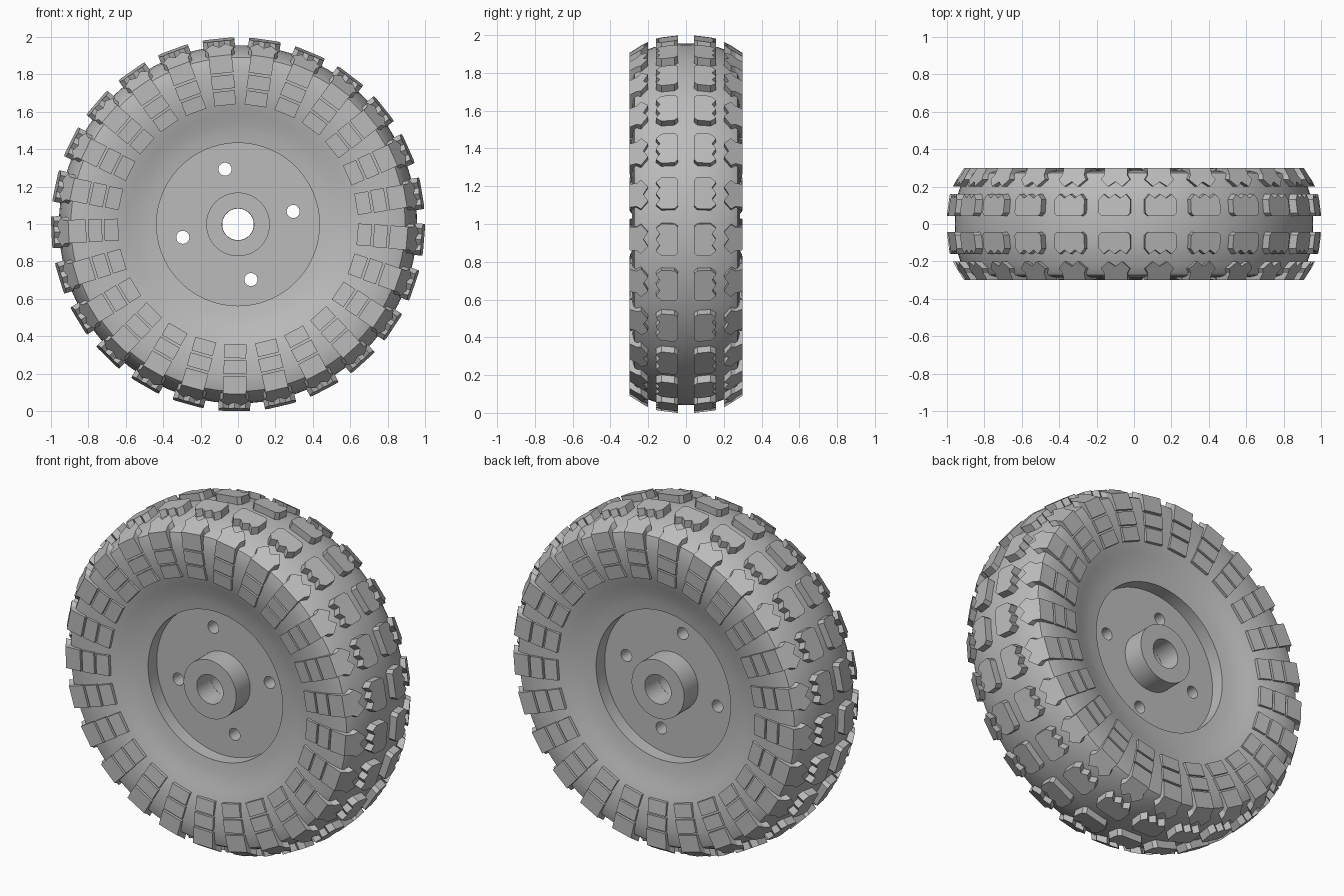
import bpy, bmesh, math
from mathutils import Matrix, Vector

if "Cube" in bpy.data.objects:
    bpy.data.objects.remove(bpy.data.objects["Cube"])

CZ = 0.998          # axle height
LUGS = 25           # tread blocks around the wheel
PHASE = math.radians(8.35)
BOLT_TURN = math.radians(-13.2)

grey = bpy.data.materials.new("rubber grey")
grey.diffuse_color = (0.5, 0.5, 0.5, 1)
grey.use_nodes = True
grey.node_tree.nodes["Principled BSDF"].inputs["Base Color"].default_value = grey.diffuse_color


def finish(bm, name, angle=30):
    bmesh.ops.recalc_face_normals(bm, faces=bm.faces)
    me = bpy.data.meshes.new(name)
    bm.to_mesh(me)
    bm.free()
    ob = bpy.data.objects.new(name, me)
    bpy.context.collection.objects.link(ob)
    me.materials.append(grey)
    ob.location.z = CZ
    bpy.ops.object.select_all(action='DESELECT')
    ob.select_set(True)
    bpy.context.view_layer.objects.active = ob
    if angle:
        bpy.ops.object.shade_smooth_by_angle(angle=math.radians(angle))
    return ob


def lathe(name, profile, seg):
    """Closed (y, radius) profile spun about the axle."""
    bm = bmesh.new()
    rings = []
    for i in range(seg):
        a = 2 * math.pi * i / seg
        rings.append([bm.verts.new((r * math.sin(a), y, r * math.cos(a))) for y, r in profile])
    n = len(profile)
    for i in range(seg):
        p, q = rings[i], rings[(i + 1) % seg]
        for k in range(n):
            bm.faces.new((p[k], p[(k + 1) % n], q[(k + 1) % n], q[k]))
    return finish(bm, name)


def prism_ring(name, outline, low, high):
    """Blocks around both halves: outline is (u, y), radius limits are functions of y."""
    bm = bmesh.new()
    for i in range(LUGS):
        a = PHASE + 2 * math.pi * i / LUGS
        out, tan = Vector((math.sin(a), 0, math.cos(a))), Vector((math.cos(a), 0, -math.sin(a)))
        for side in (1, -1):
            def ring(rad):
                return [bm.verts.new(out * rad(y) + tan * u + Vector((0, side * y, 0)))
                        for u, y in outline]
            bot, top = ring(low), ring(high)
            bm.faces.new(bot)
            bm.faces.new(top)
            n = len(outline)
            for k in range(n):
                j = (k + 1) % n
                bm.faces.new((bot[k], bot[j], top[j], top[k]))
    return finish(bm, name, 0)


def side_blocks(name, r0, r1, y0, y1, half):
    """Small pads on both sidewalls, y0 at the inner radius and y1 at the outer."""
    bm = bmesh.new()
    for i in range(LUGS):
        a = PHASE + 2 * math.pi * i / LUGS
        turn = Matrix.Rotation(a, 4, 'Y')
        for side in (1, -1):
            res = bmesh.ops.create_cube(bm, size=2)
            for v in res["verts"]:
                y_top = y1 if v.co.z > 0 else y0
                y = y_top if v.co.y > 0 else 0.23
                r = r1 if v.co.z > 0 else r0
                v.co = turn @ Vector((v.co.x * half, side * y, r))
    return finish(bm, name, 0)


# Tyre carcass
half = [(0.0, 0.957), (0.06, 0.956), (0.12, 0.949), (0.17, 0.938), (0.22, 0.92), (0.255, 0.905),
        (0.272, 0.893), (0.281, 0.86), (0.285, 0.81), (0.283, 0.75), (0.276, 0.69), (0.264, 0.64),
        (0.247, 0.59), (0.23, 0.54), (0.218, 0.49), (0.21, 0.435)]
lathe("tyre_body", half + [(-y, r) for y, r in reversed(half[1:])], 96)

# Centre tread blocks: chamfered inside, toothed outside
centre = [(-0.085, 0.06), (-0.068, 0.042), (0.068, 0.042), (0.085, 0.06), (0.085, 0.13),
          (0.06, 0.16), (0.03, 0.138), (0, 0.16), (-0.03, 0.138), (-0.06, 0.16), (-0.085, 0.13)]
prism_ring("centre_tread", centre, lambda y: 0.9, lambda y: 0.9964 - 0.13 * (y - 0.05))

# Shoulder tread blocks running down onto the sidewall
shoulder = [(-0.062, 0.30), (-0.062, 0.262), (-0.078, 0.238), (-0.038, 0.2), (0, 0.226),
            (0.038, 0.2), (0.078, 0.238), (0.062, 0.262), (0.062, 0.30)]
prism_ring("shoulder_tread", shoulder, lambda y: 0.812, lambda y: 0.968 - 0.62 * (y - 0.2))

# Sidewall pads
side_blocks("outer_side_pads", 0.727, 0.80, 0.294, 0.299, 0.061)
side_blocks("inner_side_pads", 0.64, 0.715, 0.282, 0.292, 0.058)

# Wheel disc with four bolt holes
disc = lathe("wheel_disc", [(-0.13, 0.084), (0.13, 0.084), (0.13, 0.437), (-0.13, 0.437)], 96)
bm = bmesh.new()
for i in range(4):
    a = BOLT_TURN + i * math.pi / 2
    place = Matrix.Translation((0.303 * math.sin(a), 0, 0.303 * math.cos(a)))
    bmesh.ops.create_cone(bm, cap_ends=True, segments=24, radius1=0.035, radius2=0.035, depth=0.6,
                          matrix=place @ Matrix.Rotation(math.pi / 2, 4, 'X'))
cutter = finish(bm, "bolt_hole_cutter", 0)
cutter.hide_render = True
cutter.hide_set(True)
cut = disc.modifiers.new("bolt holes", 'BOOLEAN')
cut.operation = 'DIFFERENCE'
cut.solver = 'EXACT'
cut.object = cutter

# Hub tube
lathe("hub", [(-0.26, 0.085), (0.26, 0.085), (0.26, 0.17), (-0.26, 0.17)], 64)
